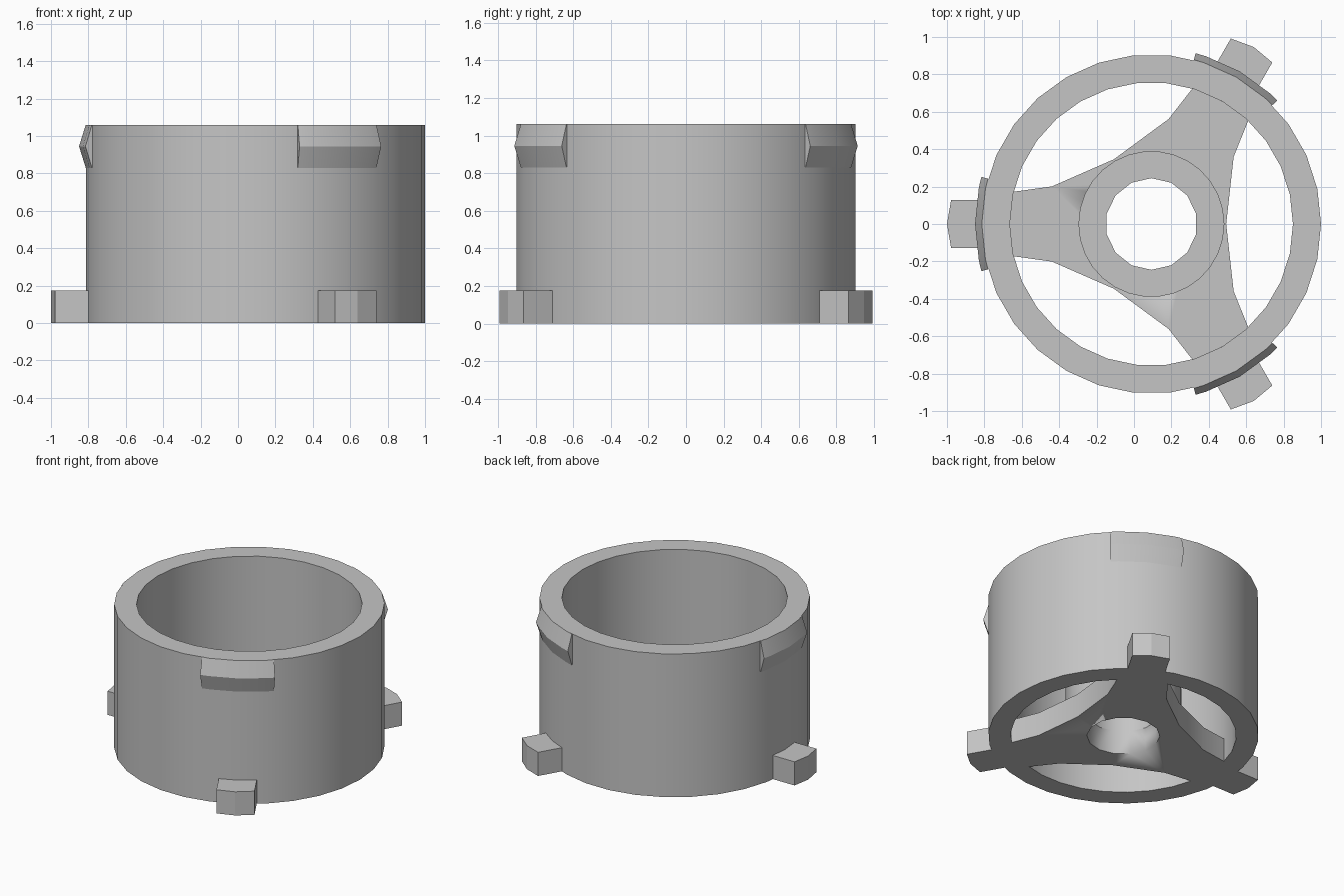
import bpy
import bmesh
from math import radians, cos, sin

cube = bpy.data.objects.get("Cube")
if cube:
    bpy.data.objects.remove(cube, do_unlink=True)

CX = 0.093          # ring axis sits a little to the model's left
RING_R = 0.907
HEIGHT = 1.06
BASE_H = 0.175
ARMS = {"left_back": 60, "right": 180, "left_front": 300}

grey = bpy.data.materials.new("light_grey")
grey.use_nodes = True
grey.diffuse_color = (0.56, 0.56, 0.56, 1)
grey.node_tree.nodes["Principled BSDF"].inputs["Base Color"].default_value = grey.diffuse_color


def finish(bm, name, smooth=True):
    """Turn a bmesh into a named grey object on the ring axis."""
    bmesh.ops.recalc_face_normals(bm, faces=bm.faces)
    mesh = bpy.data.meshes.new(name)
    bm.to_mesh(mesh)
    bm.free()
    mesh.materials.append(grey)
    obj = bpy.data.objects.new(name, mesh)
    obj.location.x = CX
    bpy.context.collection.objects.link(obj)
    if smooth:
        bpy.ops.object.select_all(action="DESELECT")
        obj.select_set(True)
        bpy.context.view_layer.objects.active = obj
        bpy.ops.object.shade_smooth_by_angle(angle=radians(30))
    return obj


def turn(point, degrees):
    a = radians(degrees)
    x, y = point
    return (x * cos(a) - y * sin(a), x * sin(a) + y * cos(a))


def sweep(name, section, angles, closed):
    """Carry a (radius, z) section around the axis."""
    bm = bmesh.new()
    loops = [[bm.verts.new((*turn((r, 0), a), z)) for r, z in section] for a in angles]
    pairs = list(zip(loops, loops[1:]))
    if closed:
        pairs.append((loops[-1], loops[0]))
    else:
        bm.faces.new(loops[0])
        bm.faces.new(loops[-1])
    n = len(section)
    for a, b in pairs:
        for i in range(n):
            j = (i + 1) % n
            bm.faces.new((a[i], a[j], b[j], b[i]))
    return finish(bm, name)


def prism(name, outline, z0, z1, smooth=True):
    """Extrude a flat outline upward."""
    bm = bmesh.new()
    face = bm.faces.new([bm.verts.new((x, y, z0)) for x, y in outline])
    top = bmesh.ops.extrude_face_region(bm, geom=[face])["geom"]
    bmesh.ops.translate(bm, vec=(0, 0, z1 - z0),
                        verts=[v for v in top if isinstance(v, bmesh.types.BMVert)])
    return finish(bm, name, smooth)


def circle(radius, sides, offset=0.0):
    return [turn((radius, 0), 360 * (i + offset) / sides) for i in range(sides)]


# Outer ring wall
inner = 0.757
sweep("ring_wall", [(inner, 0), (RING_R, 0), (RING_R, HEIGHT), (inner, HEIGHT)],
      range(0, 360, 12), True)

# Three-armed base with curved sides, and the raised collar in its centre
side = [(0.525, -0.57), (0.44, -0.36), (0.40, 0), (0.44, 0.36), (0.525, 0.57)]
outline = [turn(p, a) for a in (0, 120, 240) for p in side]
spider = prism("base_spider", outline, 0, BASE_H)
collar = prism("hub_collar", circle(0.39, 30), BASE_H, 0.37)

# Bore through base and collar
cutter = prism("bore_cutter", circle(0.245, 14, 0.5), -0.2, 0.6)
cutter.hide_render = True
for part in (spider, collar):
    cut = part.modifiers.new("bore", "BOOLEAN")
    cut.operation = "DIFFERENCE"
    cut.solver = "EXACT"
    cut.object = cutter
    bpy.context.view_layer.objects.active = part
    bpy.ops.object.modifier_apply(modifier=cut.name)
bpy.data.objects.remove(cutter, do_unlink=True)

# Feet at the bottom and snap ridges at the rim, one pair per arm
foot = [(0.86, -0.128), (1.071, -0.128), (1.093, 0), (1.071, 0.128), (0.86, 0.128)]
ridge = [(0.88, 0.85), (RING_R, 0.83), (0.943, 0.945), (RING_R, HEIGHT), (0.88, HEIGHT - 0.01)]
for name, angle in ARMS.items():
    prism("foot_" + name, [turn(p, angle) for p in foot], 0, BASE_H, False)
    sweep("snap_ridge_" + name, ridge, [angle + d for d in (-15.5, -12, 0, 12, 15.5)], False)
